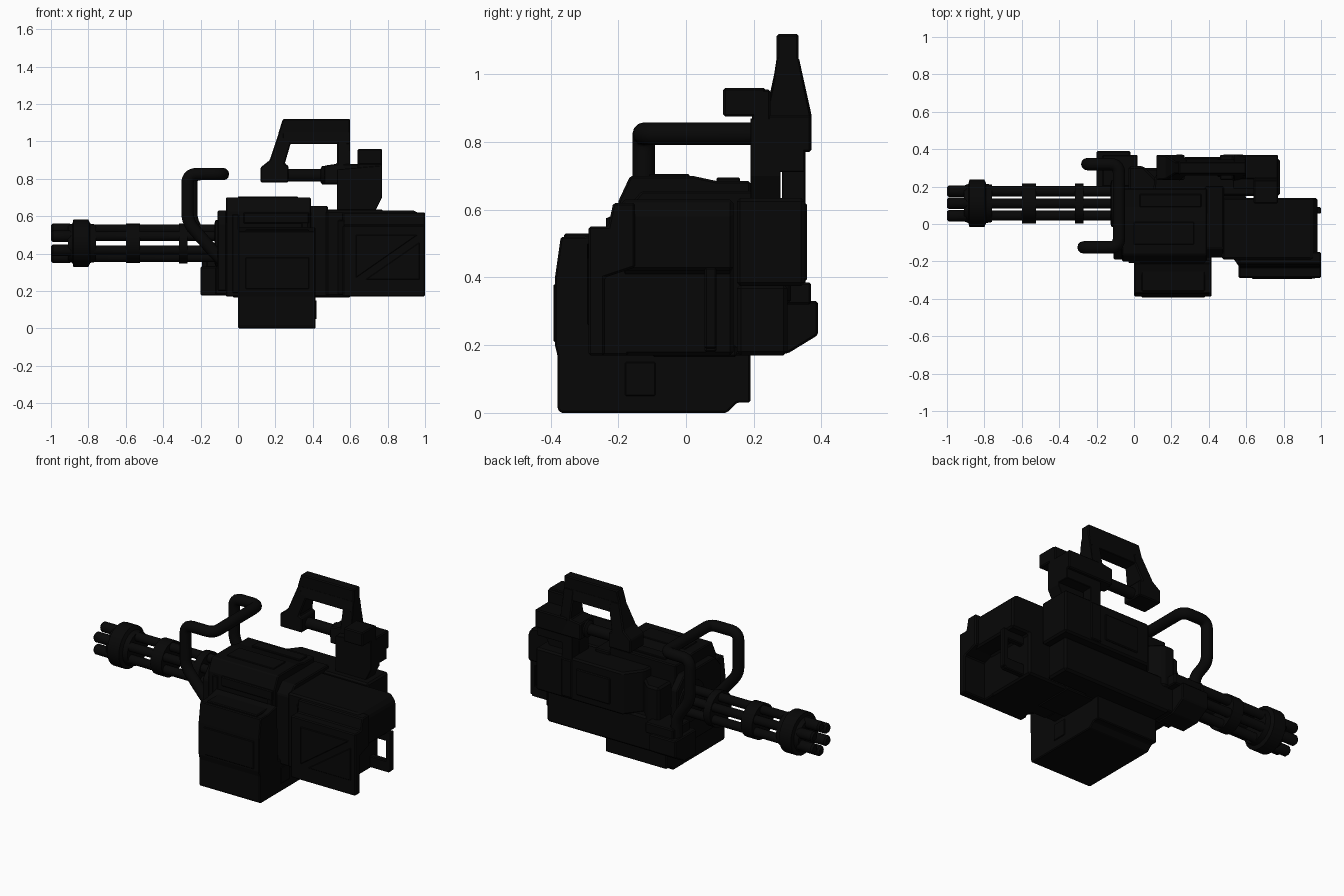
import bpy, bmesh, math
from mathutils import Vector

if "Cube" in bpy.data.objects:
    bpy.data.objects.remove(bpy.data.objects["Cube"])

black = bpy.data.materials.new("matte_black")
black.diffuse_color = (0.0022, 0.0022, 0.0022, 1)
black.use_nodes = True
black.node_tree.nodes["Principled BSDF"].inputs["Base Color"].default_value = black.diffuse_color


def finish(name, bm, bevel=0.0, smooth=False):
    bmesh.ops.recalc_face_normals(bm, faces=bm.faces)
    me = bpy.data.meshes.new(name)
    bm.to_mesh(me)
    bm.free()
    ob = bpy.data.objects.new(name, me)
    bpy.context.collection.objects.link(ob)
    me.materials.append(black)
    if bevel:
        m = ob.modifiers.new("bevel", 'BEVEL')
        m.width, m.segments, m.limit_method = bevel, 1, 'ANGLE'
    if smooth:
        bpy.ops.object.select_all(action='DESELECT')
        ob.select_set(True)
        bpy.context.view_layer.objects.active = ob
        bpy.ops.object.shade_smooth_by_angle(angle=math.radians(35))
    return ob


def prism(name, pts, axis, a, b, bevel=0.006):
    """Extrude a 2D profile along an axis: x uses (y,z), y uses (x,z), z uses (x,y)."""
    def place(p, t):
        return {'x': (t, p[0], p[1]), 'y': (p[0], t, p[1]), 'z': (p[0], p[1], t)}[axis]
    bm = bmesh.new()
    lo = [bm.verts.new(place(p, a)) for p in pts]
    hi = [bm.verts.new(place(p, b)) for p in pts]
    bm.faces.new(lo)
    bm.faces.new(hi)
    n = len(pts)
    for i in range(n):
        j = (i + 1) % n
        bm.faces.new((lo[i], lo[j], hi[j], hi[i]))
    return finish(name, bm, bevel)


def box(name, x0, x1, y0, y1, z0, z1, bevel=0.006):
    return prism(name, [(x0, y0), (x1, y0), (x1, y1), (x0, y1)], 'z', z0, z1, bevel)


def lathe(name, y, z, prof, n=24):
    """Closed round part about an x-parallel axis; prof = (x, radius) pairs."""
    bm = bmesh.new()
    rings = [[bm.verts.new((x, y + r * math.cos(2 * math.pi * k / n), z + r * math.sin(2 * math.pi * k / n)))
              for k in range(n)] for x, r in prof]
    bm.faces.new(rings[0])
    bm.faces.new(rings[-1])
    for p, q in zip(rings, rings[1:]):
        for k in range(n):
            bm.faces.new((p[k], p[(k + 1) % n], q[(k + 1) % n], q[k]))
    return finish(name, bm, smooth=True)


def tube(name, pts, r, corner=0.05):
    """Round tube along a path with rounded corners."""
    pts = [Vector(p) for p in pts]
    path = [pts[0]]
    for a, b, c in zip(pts, pts[1:], pts[2:]):
        p, q = b + (a - b).normalized() * corner, b + (c - b).normalized() * corner
        path += [p * (1 - t) ** 2 + b * 2 * t * (1 - t) + q * t * t for t in (0, .2, .4, .6, .8, 1)]
    path.append(pts[-1])
    cu = bpy.data.curves.new(name, 'CURVE')
    cu.dimensions, cu.bevel_depth, cu.bevel_resolution, cu.use_fill_caps = '3D', r, 4, True
    sp = cu.splines.new('POLY')
    sp.points.add(len(path) - 1)
    for s, p in zip(sp.points, path):
        s.co = (*p, 1)
    ob = bpy.data.objects.new(name, cu)
    bpy.context.collection.objects.link(ob)
    cu.materials.append(black)
    bpy.ops.object.select_all(action='DESELECT')
    ob.select_set(True)
    bpy.context.view_layer.objects.active = ob
    bpy.ops.object.convert(target='MESH')
    bpy.ops.object.shade_smooth_by_angle(angle=math.radians(50))


# Rotary barrels, muzzle collar and clamps
BY, BZ = 0.11, 0.455
for i in range(6):
    a = math.radians(30 + 60 * i)
    lathe(f"barrel_{i + 1}", BY + 0.075 * math.cos(a), BZ + 0.075 * math.sin(a),
          [(-1, .022), (-.99, .031), (-.90, .031), (-.89, .027), (-.05, .027)], 14)
lathe("muzzle_collar", BY, BZ, [(-.91, .095), (-.885, .105), (-.88, .127), (-.80, .127), (-.79, .105), (-.76, .1)])
lathe("middle_clamp", BY, BZ, [(-.6, .106), (-.525, .106)])
lathe("rear_clamp", BY, BZ, [(-.315, .107), (-.27, .107)])
lathe("barrel_mount", BY, BZ, [(-.125, .11), (-.12, .125), (-.06, .125)])

# Front grip tube
tube("front_grip", [(-.06, -.125, .34), (-.14, -.125, .42), (-.27, -.125, .57), (-.27, -.125, .825),
                    (-.08, -.125, .825), (-.08, .32, .825), (-.25, .32, .825), (-.25, .32, .57),
                    (-.16, .32, .44), (-.16, .32, .32)], .033)

# Receiver
prism("receiver", [(-.2, .17), (.19, .17), (.19, .685), (.09, .685), (.02, .70), (-.165, .70),
                   (-.2, .625)], 'x', -.065, .39)
prism("receiver_front_plate", [(-.19, .20), (.2, .20), (.24, .28), (.24, .56), (.17, .63), (-.13, .63),
                               (-.19, .56)], 'x', -.11, -.06)
prism("receiver_rear", [(-.18, .17), (.2, .17), (.2, .655), (-.13, .655), (-.18, .60)], 'x', .38, .48)
box("receiver_top_plate", .0, .32, -.11, .01, .695, .706, .003)
box("receiver_top_rib", .03, .36, .09, .16, .68, .695, .004)
box("receiver_front_panel", .03, .38, -.21, -.19, .56, .62, .005)
for x in (-.03, .34):
    box("receiver_strap", x, x + .035, -.208, -.19, .19, .61, .004)
box("receiver_bottom_rail", -.03, .6, -.1, .15, .165, .2)

# Ammunition box under and in front of the receiver
prism("ammo_box", [(-.37, 0), (.12, 0), (.15, .03), (.19, .03), (.19, .2), (-.2, .2), (-.21, .54),
                   (-.30, .52), (-.37, .52), (-.387, .40), (-.387, .2), (-.38, .17), (-.38, .012)],
      'x', 0, .415, .005)
box("ammo_box_front_panel", .04, .38, -.392, -.38, .21, .38, .004)
box("ammo_box_lid", .04, .38, -.36, -.22, .51, .53, .005)
box("ammo_box_side_panel", .41, .42, -.18, -.09, .05, .15, .003)

# Side pod at the front of the back side
prism("side_pod", [(.18, .175), (.30, .175), (.39, .23), (.39, .33), (.18, .33)], 'x', -.2, -.02)
box("side_pod_link", -.12, .02, .15, .30, .18, .33)
box("side_pod_cap", -.17, .02, .2, .37, .32, .385)

# Back side housing
box("side_lower", 0, .74, .15, .30, .17, .38, .012)
prism("side_front", [(-.03, .17), (.12, .17), (.12, .24), (.05, .31), (-.03, .31)], 'z', .32, .58, .012)
prism("side_upper", [(.10, .15), (.78, .15), (.78, .35), (.19, .35), (.11, .25)], 'z', .375, .635, .01)
box("side_upper_plate", .27, .50, .34, .358, .42, .58, .005)
box("side_rear_plate", .53, .60, .34, .358, .39, .62, .005)

# Rear stock
prism("stock_body", [(.47, .17), (.86, .17), (.86, .42), (.98, .42), (.98, .59), (.95, .63), (.47, .63)],
      'y', -.19, .14, .01)
prism("stock_side_pad", [(-.288, .17), (-.24, .17), (-.24, .40), (-.15, .43), (-.15, .62), (-.215, .62),
                         (-.23, .55), (-.288, .55)], 'x', .56, 1.0)
box("stock_pad_filler", .57, .86, -.26, -.17, .17, .5)
prism("stock_front_slope", [(.42, -.15), (.50, -.14), (.57, -.24), (.57, .1), (.42, .1)], 'z', .18, .58, .005)
prism("stock_upper_panel", [(.63, .27), (.96, .5), (.63, .5)], 'y', -.293, -.28, .003)
prism("stock_lower_panel", [(.68, .26), (.97, .26), (.97, .46)], 'y', -.292, -.28, .003)

# Open loop at the rear of the stock
box("rear_loop_bar", .965, 1.0, .055, .09, .19, .43, .005)
box("rear_loop_bottom", .85, .99, .055, .09, .18, .25, .005)
box("rear_loop_top", .85, .99, .055, .09, .37, .43, .005)

# Column holding the carrying handle
column = [(.53, .58), (.71, .58), (.77, .70), (.77, .87), (.53, .85)]
prism("handle_column_inner", column, 'y', .19, .279, .002)
prism("handle_column_outer", [(.53, .58), (.60, .58), (.60, .87), (.53, .85)], 'y', .284, .35, .002)
box("column_bridge", .53, .77, .24, .35, .712, .80, .003)
box("column_side_block", .55, .77, .24, .37, .77, .88)
box("rear_block", .64, .77, .11, .235, .875, .96)
box("rear_block_base", .64, .77, .195, .25, .80, .955)

# Carrying handle; the legs narrow towards the top
front_leg = prism("handle_front_leg", [(.12, .78), (.27, .78), (.27, .87), (.25, .88), (.285, 1.0), (.285, 1.05),
                                       (.22, 1.05), (.17, .90), (.12, .86)], 'y', .235, .37)
rear_leg = prism("handle_rear_leg", [(.46, .77), (.60, .77), (.60, .88), (.60, 1.05), (.53, 1.05), (.53, .88),
                                     (.46, .87)], 'y', .235, .37)
for leg in (front_leg, rear_leg):
    for v in leg.data.vertices:
        t = max(0.0, (v.co.z - .88) / .17)
        v.co.y = .302 + (v.co.y - .302) * (1 - .54 * t)
prism("handle_top", [(.215, 1.04), (.27, .985), (.60, .985), (.60, 1.12), (.24, 1.12)], 'y', .268, .332)
prism("handle_top_flare", [(.258, .985), (.345, .985), (.332, 1.05), (.268, 1.05)], 'x', .24, .60, .003)
lathe("handle_lower_rod", .30, .818, [(.25, .033), (.44, .033), (.45, .05), (.50, .05)], 16)
